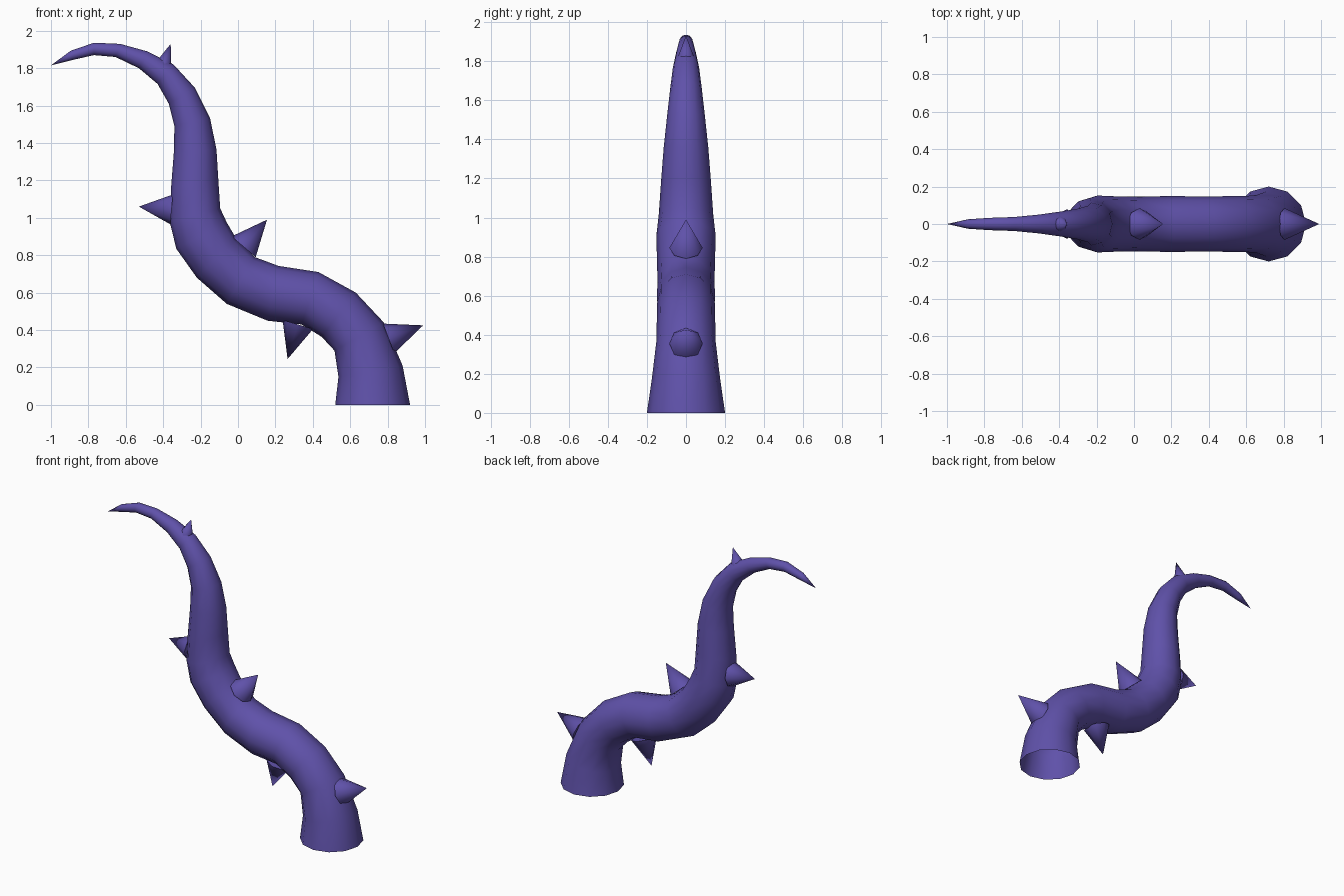
import bpy, bmesh, math
from mathutils import Vector, Matrix

if "Cube" in bpy.data.objects:
    bpy.data.objects.remove(bpy.data.objects["Cube"])

purple = bpy.data.materials.new("purple")
purple.diffuse_color = (0.115, 0.083, 0.40, 1)
purple.use_nodes = True
purple.node_tree.nodes["Principled BSDF"].inputs["Base Color"].default_value = purple.diffuse_color


def finish(bm, name, angle):
    bmesh.ops.recalc_face_normals(bm, faces=bm.faces)
    mesh = bpy.data.meshes.new(name)
    bm.to_mesh(mesh)
    bm.free()
    obj = bpy.data.objects.new(name, mesh)
    bpy.context.collection.objects.link(obj)
    mesh.materials.append(purple)
    mesh.shade_smooth()
    bpy.ops.object.select_all(action='DESELECT')
    obj.select_set(True)
    bpy.context.view_layer.objects.active = obj
    bpy.ops.object.shade_smooth_by_angle(angle=math.radians(angle))
    return obj


# Tentacle body: each station is (right x, z, left x, z) of a circular section
STATIONS = [
    (.92, 0, .52, 0), (.88, .21, .537, .15), (.78, .44, .516, .29),
    (.63, .60, .447, .364), (.43, .71, .34, .43), (.216, .743, .158, .45),
    (.09, .79, -.06, .54), (-.01, .89, -.22, .68), (-.06, .975, -.33, .835),
    (-.095, 1.05, -.365, .98), (-.105, 1.2, -.358, 1.16),
    (-.115, 1.365, -.343, 1.35), (-.15, 1.535, -.34, 1.49),
    (-.23, 1.695, -.37, 1.61), (-.345, 1.82, -.43, 1.716),
    (-.485, 1.89, -.53, 1.80), (-.63, 1.93, -.655, 1.86),
    (-.77, 1.936, -.77, 1.87), (-.895, 1.893, -.88, 1.845),
]
SIDES = 12
bm = bmesh.new()
rings = []
for rx, rz, lx, lz in STATIONS:
    a, b = Vector((rx, 0, rz)), Vector((lx, 0, lz))
    mid, half = (a + b) / 2, (a - b) / 2
    rings.append([bm.verts.new(mid + half * math.cos(t) + Vector((0, half.length * math.sin(t), 0)))
                  for t in (math.tau * i / SIDES for i in range(SIDES))])
for lo, hi in zip(rings, rings[1:]):
    for i in range(SIDES):
        j = (i + 1) % SIDES
        bm.faces.new((lo[i], lo[j], hi[j], hi[i]))
# Pointed end; the base stays open
tip = bm.verts.new((-1, 0, 1.815))
for i in range(SIDES):
    bm.faces.new((rings[-1][i], rings[-1][(i + 1) % SIDES], tip))
finish(bm, "tentacle", 60)


# Thorns: eight-sided cones from base centre to tip
def thorn(name, base, point, radius):
    base, point = Vector((base[0], 0, base[1])), Vector((point[0], 0, point[1]))
    axis = point - base
    rot = axis.to_track_quat('Z', 'Y').to_matrix().to_4x4()
    bm = bmesh.new()
    bmesh.ops.create_cone(bm, cap_ends=True, segments=8, radius1=radius, radius2=0,
                          depth=axis.length,
                          matrix=Matrix.Translation((base + point) / 2) @ rot)
    bmesh.ops.remove_doubles(bm, verts=bm.verts, dist=1e-5)
    finish(bm, name, 50)


thorn("thorn_lower_right", (.805, .355), (.99, .425), .085)
thorn("thorn_lower_left", (.32, .43), (.265, .245), .085)
thorn("thorn_middle_right", (.03, .845), (.155, .99), .085)
thorn("thorn_middle_left", (-.355, 1.045), (-.53, 1.06), .08)
thorn("thorn_top", (-.397, 1.82), (-.36, 1.93), .043)
